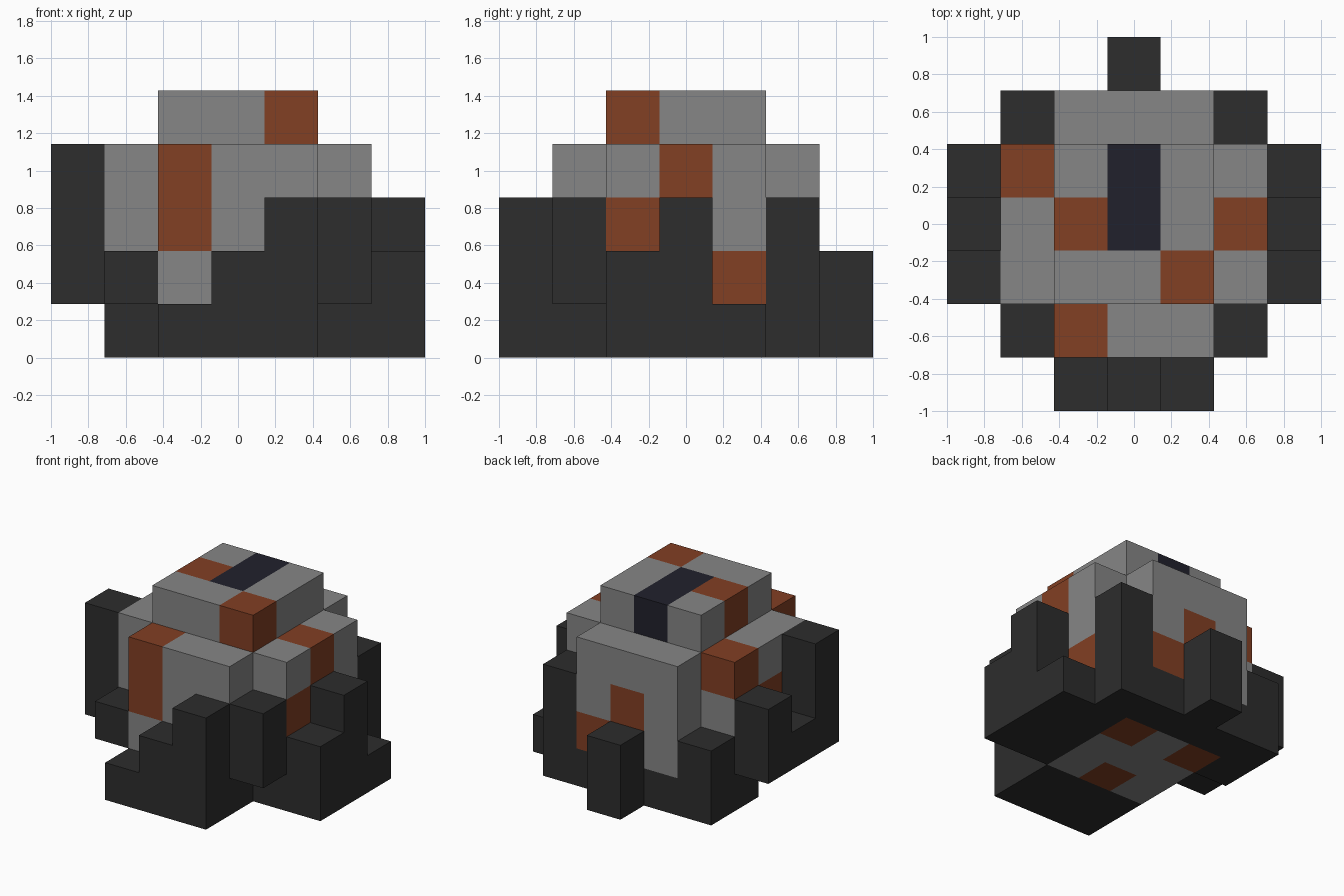
import bpy, bmesh
from mathutils import Vector

if "Cube" in bpy.data.objects:
    bpy.data.objects.remove(bpy.data.objects["Cube"], do_unlink=True)

U = 2 / 7  # edge of one block


def make_material(name, rgb):
    m = bpy.data.materials.new(name)
    m.use_nodes = True
    m.diffuse_color = (*rgb, 1)
    bsdf = next(n for n in m.node_tree.nodes if n.type == 'BSDF_PRINCIPLED')
    bsdf.inputs["Base Color"].default_value = (*rgb, 1)
    return m


grey = make_material("stone grey", (0.238, 0.238, 0.238))
rust = make_material("rust orange", (0.223, 0.05, 0.017))
navy = make_material("dark navy", (0.0152, 0.0152, 0.0252))
dark = make_material("charcoal", (0.026, 0.026, 0.026))


def block(x, y, z):
    """Cells of a box; each argument is an inclusive (first, last) range."""
    spans = [range(a, b + 1) for a, b in (x, y, z)]
    return {(i, j, k) for i in spans[0] for j in spans[1] for k in spans[2]}


def column(x, y, low, high):
    return block((x, x), (y, y), (low, high))


def build(name, cells, materials, patches=()):
    """Closed blocky shell round the cells; patches[n] are cells of material n + 1."""
    bm = bmesh.new()
    for cell in sorted(cells):
        for axis in range(3):
            for side in (-1, 1):
                step = [0, 0, 0]
                step[axis] = side
                if tuple(c + s for c, s in zip(cell, step)) in cells:
                    continue
                n = Vector(step)
                u = Vector([float(a == (axis + 1) % 3) for a in range(3)])
                v = n.cross(u)
                mid = Vector(cell) + Vector((-3, -3, 0.5)) + n / 2
                quad = [mid + (u * a + v * b) / 2
                        for a, b in ((-1, -1), (1, -1), (1, 1), (-1, 1))]
                face = bm.faces.new([bm.verts.new(p * U) for p in quad])
                for index, patch in enumerate(patches):
                    if cell in patch:
                        face.material_index = index + 1
    bmesh.ops.remove_doubles(bm, verts=bm.verts, dist=0.001)
    mesh = bpy.data.meshes.new(name)
    bm.to_mesh(mesh)
    bm.free()
    for m in materials:
        mesh.materials.append(m)
    obj = bpy.data.objects.new(name, mesh)
    bpy.context.collection.objects.link(obj)


# Rounded boulder body: square core with a cross-shaped middle
body = (block((2, 4), (2, 4), (0, 4)) | block((1, 5), (2, 4), (1, 3))
        | block((2, 4), (1, 5), (1, 3)))
rust_cells = {(2, 1, 2), (2, 1, 3), (4, 2, 4), (2, 3, 4), (1, 4, 3), (1, 3, 2),
              (5, 3, 3), (5, 2, 2), (5, 4, 1), (3, 5, 2), (4, 5, 1),
              (2, 4, 0), (4, 4, 0), (3, 2, 0)}
navy_cells = {(3, 3, 4), (3, 4, 4)}
build("body", body, [grey, rust, navy], [rust_cells, navy_cells])

# Stepped rocks at the front
build("front_steps", block((2, 4), (0, 1), (0, 0)) | column(3, 0, 0, 1)
      | column(4, 0, 0, 2), [dark])

# Rocks along the +x side
build("left_rocks", block((5, 6), (2, 4), (0, 0)) | column(6, 2, 0, 1)
      | column(6, 3, 0, 2), [dark])

# Rocks along the back
build("back_rocks", block((1, 5), (5, 5), (0, 0)) | column(1, 4, 0, 0)
      | column(1, 5, 0, 1) | column(5, 5, 0, 2) | column(3, 6, 0, 1), [dark])

# Raised rocks hanging on the -x side and the front corners
build("right_rocks", column(0, 2, 1, 3) | column(0, 3, 1, 1)
      | column(0, 4, 1, 2), [dark])
build("front_right_corner_rock", column(1, 1, 1, 1), [dark])
build("front_left_corner_rock", column(5, 1, 1, 2), [dark])
